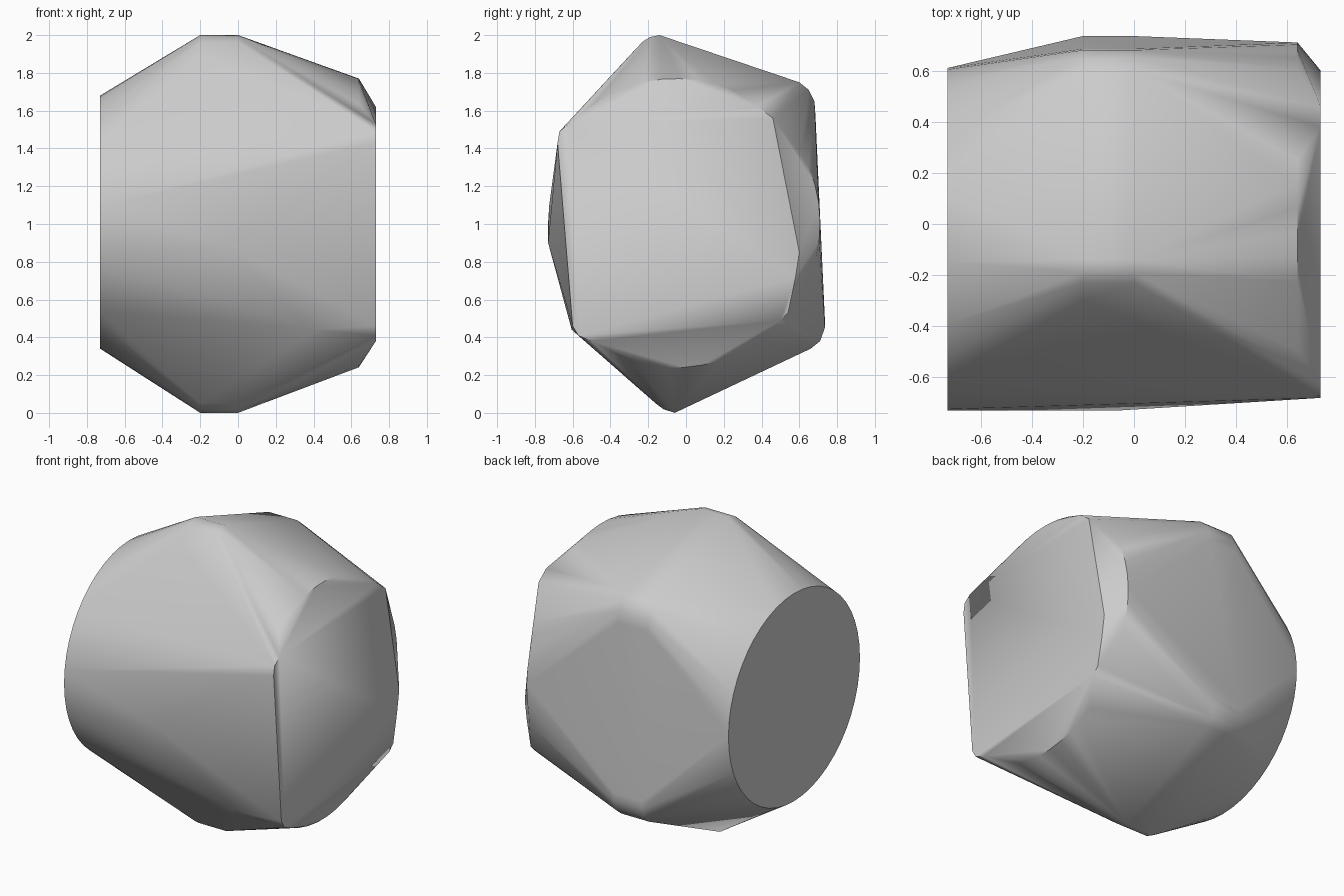
import bpy
import bmesh
from math import radians, sin, cos

cube = bpy.data.objects.get("Cube")
if cube:
    bpy.data.objects.remove(cube, do_unlink=True)


def arc(x, y, z, radius, start, end, steps):
    """Points of an arc in the plane across the x axis."""
    angles = [radians(start + (end - start) * i / steps) for i in range(steps + 1)]
    return [(x, y + radius * cos(a), z + radius * sin(a)) for a in angles]


def section(x, profile):
    return [(x, y, z) for y, z in profile]


# Rounded middle section, pointed at top and bottom with two rear corners
middle = [(-.3, 1.89), (-.23, 1.965), (-.19, 1.99), (-.14, 2), (.6, 1.75),
          (.65, 1.71), (.68, 1.65), (.685, 1.58), (.735, .5), (.735, .45),
          (.71, .38), (.66, .34), (-.06, 0), (-.12, .02), (-.16, .05)]
# Flat end with rounded corners
end_face = [(-.68, 1.43), (-.67, 1.49), (-.62, 1.53), (.38, 1.62), (.46, 1.56),
            (.6, .85), (.58, .72), (.54, .53), (.5, .49), (-.5, .38),
            (-.57, .41), (-.6, .46)]

points = arc(-.73, -.06, 1.01, .67, 0, 360, 48)
points += section(-.2, middle) + section(0, middle)
points += arc(.64, -.055, 1.005, .765, -130, 132, 36)
points += section(.73, end_face)
# Front bulge and lower front crease
points += [(-.07, -.73, .9), (.4, -.605, .44)]

# Stretch one skin over all sections
bm = bmesh.new()
for p in points:
    bm.verts.new(p)
bmesh.ops.remove_doubles(bm, verts=bm.verts, dist=.001)
bmesh.ops.convex_hull(bm, input=bm.verts)
bmesh.ops.delete(bm, geom=[v for v in bm.verts if not v.link_faces], context='VERTS')
bmesh.ops.dissolve_limit(bm, angle_limit=radians(.5), verts=bm.verts, edges=bm.edges)
bmesh.ops.recalc_face_normals(bm, faces=bm.faces)
mesh = bpy.data.meshes.new("faceted_body")
bm.to_mesh(mesh)
bm.free()
body = bpy.data.objects.new("faceted_body", mesh)
bpy.context.collection.objects.link(body)

# Plain grey
grey = bpy.data.materials.new("light_grey")
grey.use_nodes = True
colour = (.6, .6, .6, 1)
grey.diffuse_color = colour
grey.node_tree.nodes["Principled BSDF"].inputs["Base Color"].default_value = colour
mesh.materials.append(grey)

# Smooth rounded areas, crisp end rims
bpy.ops.object.select_all(action='DESELECT')
body.select_set(True)
bpy.context.view_layer.objects.active = body
bpy.ops.object.shade_smooth_by_angle(angle=radians(30))
